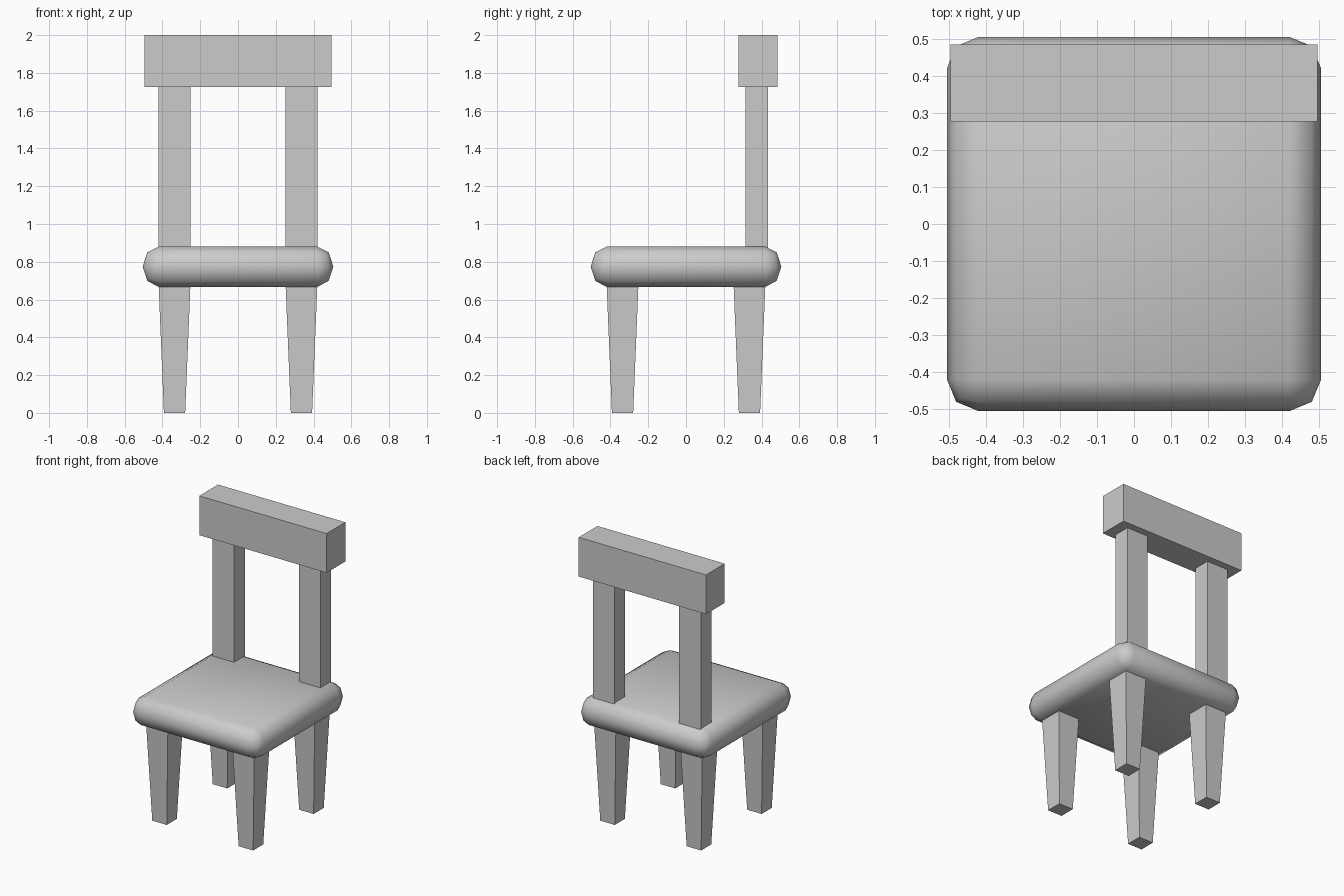
import bpy, bmesh
from mathutils import Vector

if "Cube" in bpy.data.objects:
    bpy.data.objects.remove(bpy.data.objects["Cube"])


def finish(bm, name):
    bmesh.ops.recalc_face_normals(bm, faces=bm.faces)
    mesh = bpy.data.meshes.new(name)
    bm.to_mesh(mesh)
    bm.free()
    obj = bpy.data.objects.new(name, mesh)
    bpy.context.collection.objects.link(obj)
    return obj


def block(name, lo, hi, taper=1.0):
    """Box between two corners; taper scales the bottom end."""
    lo, hi = Vector(lo), Vector(hi)
    mid, size = (lo + hi) / 2, hi - lo
    bm = bmesh.new()
    bmesh.ops.create_cube(bm, size=1)
    for v in bm.verts:
        k = taper if v.co.z < 0 else 1.0
        v.co = mid + Vector((v.co.x * size.x * k, v.co.y * size.y * k, v.co.z * size.z))
    return finish(bm, name)


# Seat: cushion whose rounded edges meet at mid height
R, HALF, HEIGHT = 0.085, 0.505, 0.213
bm = bmesh.new()
bmesh.ops.create_cube(bm, size=1)
bmesh.ops.scale(bm, vec=(2 * HALF, 2 * HALF, 2 * R), verts=bm.verts)
bmesh.ops.bevel(bm, geom=bm.edges[:], offset=R * 0.999, offset_type='OFFSET',
                segments=2, profile=0.5, affect='EDGES')
bmesh.ops.remove_doubles(bm, verts=bm.verts, dist=0.001)
bmesh.ops.scale(bm, vec=(1, 1, HEIGHT / (2 * R)), verts=bm.verts)
bmesh.ops.translate(bm, vec=(0, 0, 0.774), verts=bm.verts)
for f in bm.faces:
    f.smooth = True
finish(bm, "seat")

for side, s in (("left", -1), ("right", 1)):
    x0, x1 = sorted((s * 0.252, s * 0.42))
    # Tapered legs
    for end, e in (("front", -1), ("back", 1)):
        y0, y1 = sorted((e * 0.252, e * 0.42))
        block(f"{end}_{side}_leg", (x0, y0, 0), (x1, y1, 0.675), taper=0.67)
    # Backrest posts
    block(f"{side}_back_post", (x0, 0.315, 0.86), (x1, 0.435, 1.73))

# Backrest top rail
block("back_rail", (-0.495, 0.277, 1.724), (0.495, 0.485, 2.0))
